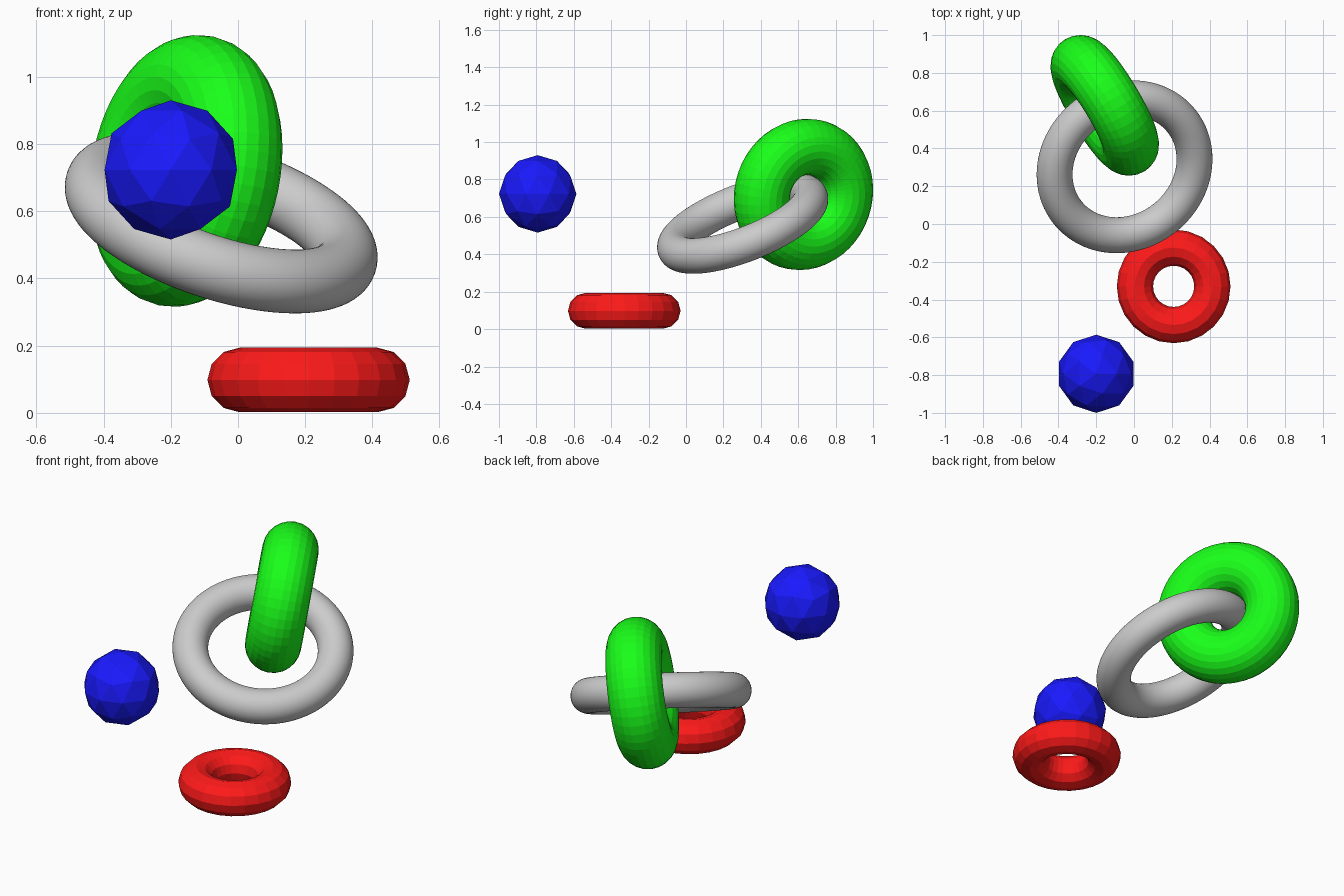
import bpy
from mathutils import Vector

if "Cube" in bpy.data.objects:
    bpy.data.objects.remove(bpy.data.objects["Cube"])


def colour(obj, name, rgb):
    mat = bpy.data.materials.new(name)
    mat.diffuse_color = (*rgb, 1)
    mat.use_nodes = True
    mat.node_tree.nodes["Principled BSDF"].inputs["Base Color"].default_value = mat.diffuse_color
    obj.data.materials.append(mat)


def ring(name, centre, axis, major, minor, major_segs, minor_segs, smooth=False):
    """Torus whose hole points along the given axis."""
    rot = Vector((0, 0, 1)).rotation_difference(Vector(axis).normalized()).to_euler()
    bpy.ops.mesh.primitive_torus_add(
        location=centre, rotation=rot, major_radius=major, minor_radius=minor,
        major_segments=major_segs, minor_segments=minor_segs)
    obj = bpy.context.object
    obj.name = name
    if smooth:
        bpy.ops.object.shade_smooth()
    return obj


# Flat-lying low-poly ring
red = ring("red_ring", (0.21, -0.33, 0.098), (0, 0, 1), 0.205, 0.096, 24, 12)
colour(red, "red", (1, 0.01, 0.01))

# Two interlinked tilted rings
ring("grey_ring", (-0.05, 0.303, 0.567), (0.29, -0.35, 0.89), 0.387, 0.095, 96, 48, True)
green = ring("green_ring", (-0.155, 0.628, 0.72), (0.846, 0.506, -0.165), 0.258, 0.15, 48, 24)
colour(green, "green", (0.01, 1, 0.01))

# Faceted ball
bpy.ops.mesh.primitive_ico_sphere_add(subdivisions=2, radius=0.207, location=(-0.2, -0.793, 0.723))
ball = bpy.context.object
ball.name = "blue_ball"
colour(ball, "blue", (0.01, 0.01, 1))
